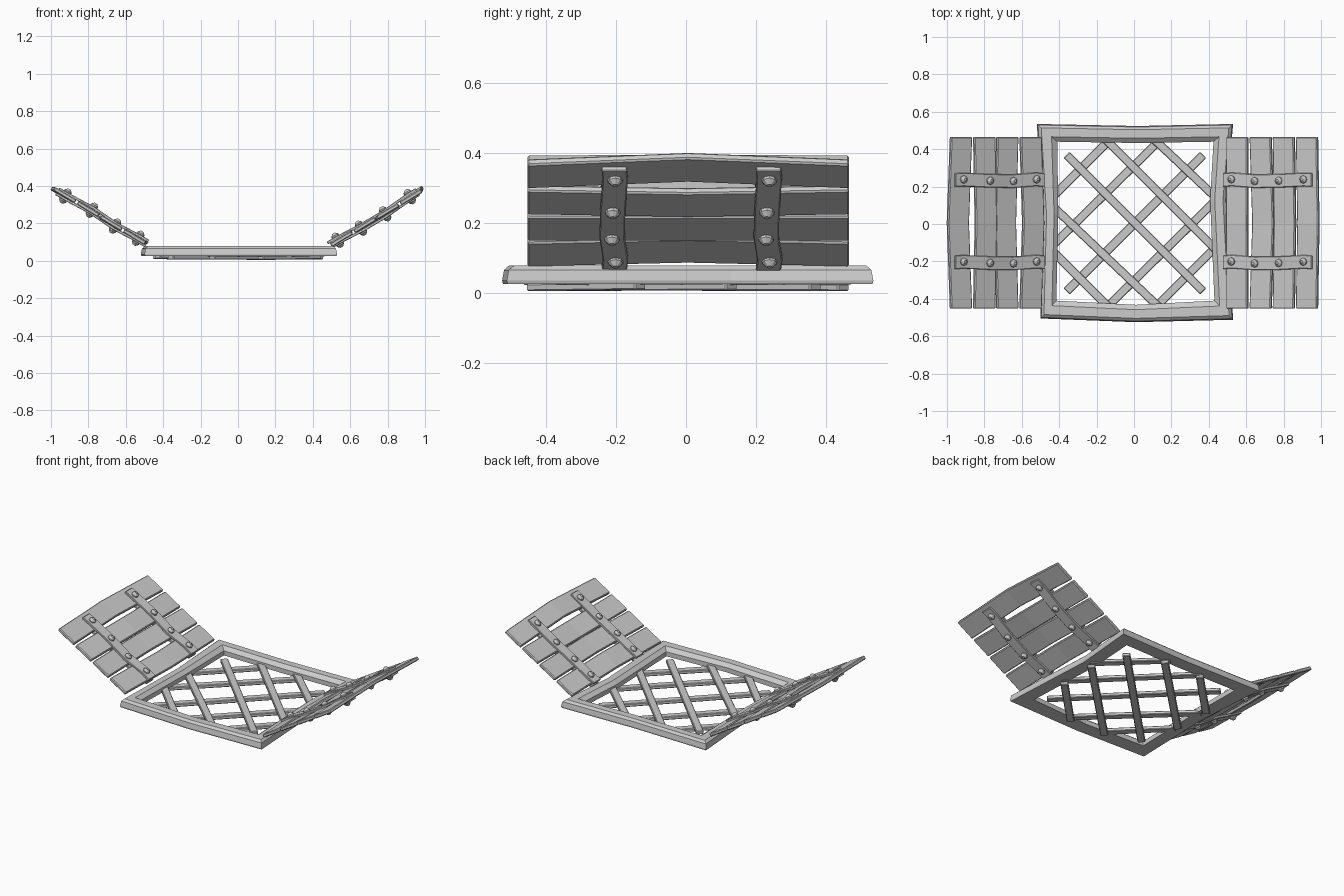
import bpy, bmesh, math
from mathutils import Vector, Matrix

if "Cube" in bpy.data.objects:
    bpy.data.objects.remove(bpy.data.objects["Cube"])


def finish(name, bm, bevel=0.0):
    bmesh.ops.recalc_face_normals(bm, faces=bm.faces)
    me = bpy.data.meshes.new(name)
    bm.to_mesh(me)
    bm.free()
    ob = bpy.data.objects.new(name, me)
    bpy.context.collection.objects.link(ob)
    if bevel:
        m = ob.modifiers.new("edge_wear", 'BEVEL')
        m.width = bevel
        m.segments = 1
        m.limit_method = 'ANGLE'
        m.angle_limit = math.radians(40)
    return ob


def loft(name, sections, bevel=0.0, closed=False):
    """Skin a list of equal-length point rings."""
    bm = bmesh.new()
    rings = [[bm.verts.new(p) for p in s] for s in sections]
    n = len(rings[0])
    pairs = list(zip(rings, rings[1:]))
    if closed:
        pairs.append((rings[-1], rings[0]))
    for a, b in pairs:
        for i in range(n):
            j = (i + 1) % n
            bm.faces.new((a[i], a[j], b[j], b[i]))
    if not closed:
        bm.faces.new(rings[0])
        bm.faces.new(rings[-1])
    return finish(name, bm, bevel)


# Window frame: uneven ring with a chamfered profile
outer = [(-.50, -.505), (.01, -.525), (.53, -.512), (.495, .13),
         (.53, .535), (.02, .524), (-.52, .535), (-.485, .05)]
inner = [(-.415, -.41), (.01, -.432), (.43, -.41), (.407, .13),
         (.425, .44), (.02, .433), (-.41, .44), (-.405, .05)]
profile = [(.03, .026), (0, .035), (.06, .066), (.22, .079),
           (.72, .079), (1, .058), (1, .028)]
loft("window_frame",
     [[(*Vector(o).lerp(Vector(i), t), z) for t, z in profile]
      for o, i in zip(outer, inner)], closed=True)


# Lattice strips: start, end, start height, end height
def strip(name, a, b, za, zb, w=.046, h=.022):
    a, b = Vector((*a, za)), Vector((*b, zb))
    side = (b - a).cross(Vector((0, 0, 1))).normalized() * w / 2
    up = Vector((0, 0, h / 2))
    loft(name, [[p - side - up, p + side - up, p + side + up, p - side + up]
                for p in (a, b)], .004)


rising = [((-.36, -.36), (.37, .37), .018, .017),
          ((-.43, -.11), (.14, .45), .022, .016),
          ((-.44, .14), (-.13, .45), .020, .018),
          ((-.14, -.44), (.44, .13), .017, .018),
          ((.12, -.44), (.43, -.13), .016, .020)]
falling = [((-.36, .37), (.37, -.36), .037, .034),
           ((-.15, .45), (.44, -.14), .035, .036),
           ((-.44, .10), (.14, -.45), .036, .034),
           ((.10, .46), (.45, .13), .036, .034),
           ((-.44, -.14), (-.13, -.45), .036, .036)]
for i, s in enumerate(rising):
    strip(f"lattice_lower_{i + 1}", *s)
for i, s in enumerate(falling):
    strip(f"lattice_upper_{i + 1}", *s)


# Shutters: local u runs up the slope, v is the face normal
def shutter(side, sx, pivot_z, u_mid, v_mid):
    ang = math.radians(31)
    u_dir = Vector((sx * math.cos(ang), 0, math.sin(ang)))
    v_dir = Vector((-sx * math.sin(ang), 0, math.cos(ang)))
    base = Vector((sx * .497, 0, pivot_z))

    def at(u, y, v):
        return base + u_dir * u + v_dir * v + Vector((0, y, 0))

    pitch, width, half = .1445, .132, .011

    # planks, bent at the middle
    for k in range(4):
        u0 = k * pitch
        secs = []
        for y, du, dv in ((-.453, 0, 0), (.005, u_mid[k], v_mid[k]), (.466, 0, 0)):
            secs.append([at(u0 + du, y, dv - half), at(u0 + du + width, y, dv - half),
                         at(u0 + du + width, y, dv + half), at(u0 + du, y, dv + half)])
        loft(f"{side}_plank_{k + 1}", secs, .005)

    # straps and bolts on both faces
    bolts_u = [.045, .185, .335, .495]
    for yi, y0 in enumerate((-.205, .235)):
        for face, s in (("inside", 1), ("outside", -1)):
            us = [-.01] + bolts_u + [.545]
            wob = [0, .004, -.006, -.004, .003, 0]
            lift = [.5 * v_mid[0]] + [.5 * v for v in v_mid] + [.5 * v_mid[3]]
            secs = []
            for u, w, l in zip(us, wob, lift):
                lo, hi = l + s * .008, l + s * .023
                secs.append([at(u, y0 + w - .036, lo), at(u, y0 + w + .036, lo),
                             at(u, y0 + w + .036, hi), at(u, y0 + w - .036, hi)])
            loft(f"{side}_{face}_strap_{yi + 1}", secs, .003)
            for k, u in enumerate(bolts_u):
                c = at(u, y0 + wob[k + 1], .5 * v_mid[k] + s * .018)
                rings = []
                for r, h in ((.022, 0), (.021, .012), (.008, .025)):
                    rings.append([c + v_dir * (s * h)
                                  + u_dir * (r * math.cos(a * math.tau / 8))
                                  + Vector((0, r * math.sin(a * math.tau / 8), 0))
                                  for a in range(8)])
                loft(f"{side}_{face}_bolt_{yi + 1}_{k + 1}", rings)


shutter("right", 1, .083, (.004, .012, .002, .016), (.010, -.008, -.010, .012))
shutter("left", -1, .094, (-.012, .010, -.004, .016), (.008, -.008, .010, -.006))
